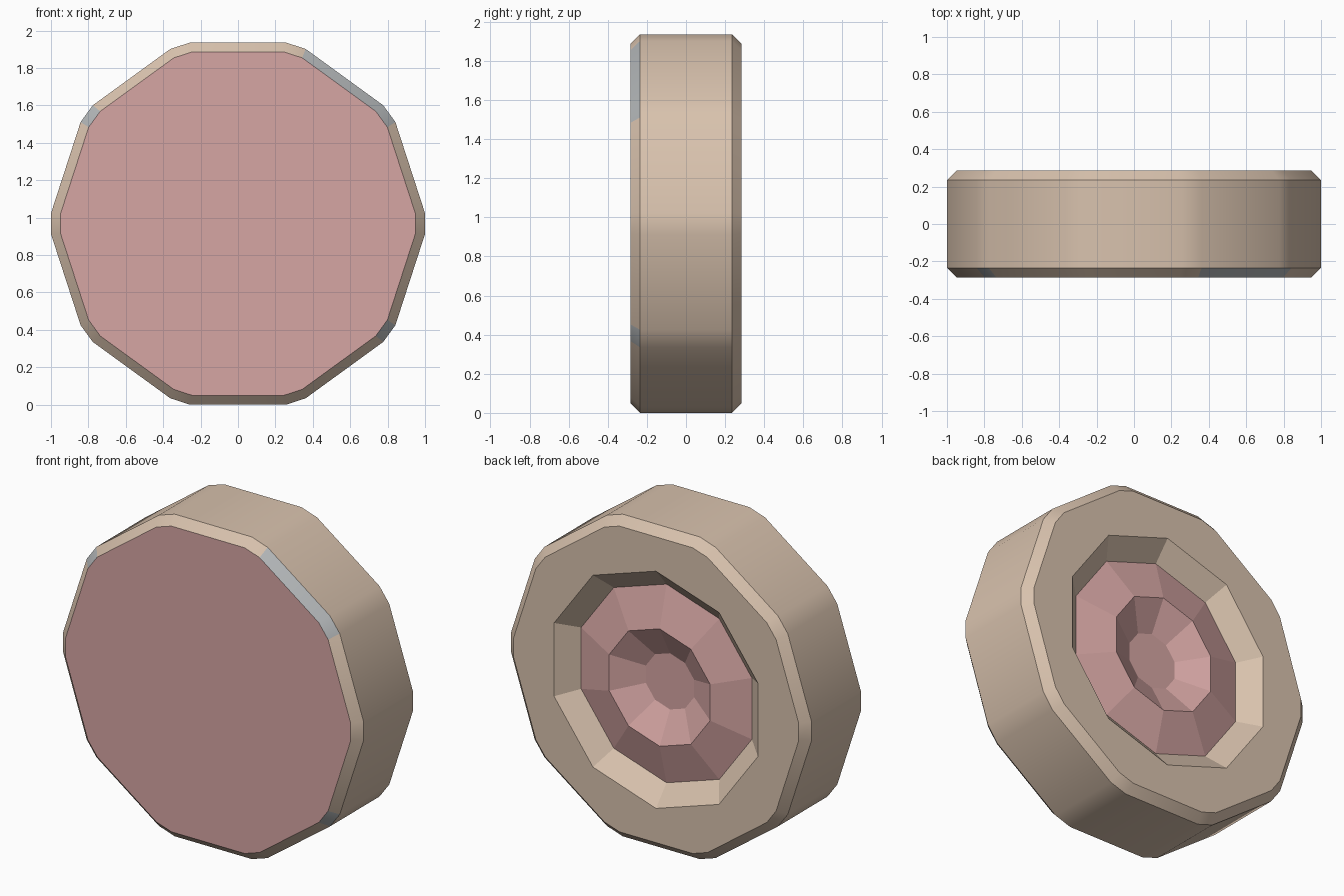
import bpy, bmesh
from math import cos, sin, radians

if "Cube" in bpy.data.objects:
    bpy.data.objects.remove(bpy.data.objects["Cube"])

CZ = 0.968   # wheel centre height
N = 10


def material(name, rgb):
    m = bpy.data.materials.new(name)
    m.diffuse_color = (*rgb, 1)
    m.use_nodes = True
    m.node_tree.nodes["Principled BSDF"].inputs["Base Color"].default_value = m.diffuse_color
    return m


tan = material("tan", (0.69, 0.54, 0.42))
pink = material("pink", (0.67, 0.38, 0.37))
grey = material("grey", (0.45, 0.47, 0.48))


def polar(bm, r, deg, y):
    return bm.verts.new((r * cos(radians(deg)), y, CZ + r * sin(radians(deg))))


def outline(bm, r, y):
    # decagon with trimmed corners: two points per corner
    return [polar(bm, r, 36 * k + d, y) for k in range(N) for d in (-3.17, 3.17)]


def ring(bm, r, y):
    return [polar(bm, r, 36 * k + 18, y) for k in range(N)]


def bridge(bm, a, b, smooth=False):
    n = len(a)
    faces = []
    for i in range(n):
        j = (i + 1) % n
        f = bm.faces.new((a[i], a[j], b[j], b[i]))
        f.smooth = smooth
        faces.append(f)
    return faces


def finish(bm, name, mats):
    bm.normal_update()
    for e in bm.edges:
        if e.is_boundary or e.calc_face_angle(0) > 0.5:
            e.smooth = False
    me = bpy.data.meshes.new(name)
    bm.to_mesh(me)
    bm.free()
    for m in mats:
        me.materials.append(m)
    ob = bpy.data.objects.new(name, me)
    bpy.context.collection.objects.link(ob)


R = 1.0015
BACK = 0.285

# Tyre: front chamfer, tread, back chamfer, flat back wall, sloped inner lip
bm = bmesh.new()
loops = [outline(bm, r, y) for r, y in
         ((R * 0.949, -BACK), (R, -0.235), (R, 0.235), (R * 0.949, BACK))]
front = bridge(bm, loops[0], loops[1], True)
bridge(bm, loops[1], loops[2], True)
bridge(bm, loops[2], loops[3], True)
for i in (2, 3, 8, 18):          # worn grey patches on the front chamfer
    front[i].material_index = 1
o, lip = loops[3], ring(bm, 0.713, BACK)
for k in range(N):
    bm.faces.new((o[2 * k], o[2 * k + 1], lip[k], lip[k - 1]))
    bm.faces.new((o[2 * k + 1], o[(2 * k + 2) % 20], lip[k]))
bridge(bm, lip, ring(bm, 0.597, 0.185))
finish(bm, "tyre", [tan, grey])

# Front cover: flat panel
bm = bmesh.new()
bm.faces.new(outline(bm, R * 0.949, -BACK))
finish(bm, "front_cover", [pink])

# Back hub: raised faceted ring with a recessed centre
bm = bmesh.new()
h = [ring(bm, r, y) for r, y in ((0.597, 0.185), (0.353, 0.25), (0.169, 0.152))]
bridge(bm, h[0], h[1])
bridge(bm, h[1], h[2])
bm.faces.new(h[2][::-1])
# make the hub face the back
bm.normal_update()
for f in bm.faces:
    if f.normal.y < 0:
        f.normal_flip()
finish(bm, "back_hub", [pink])
